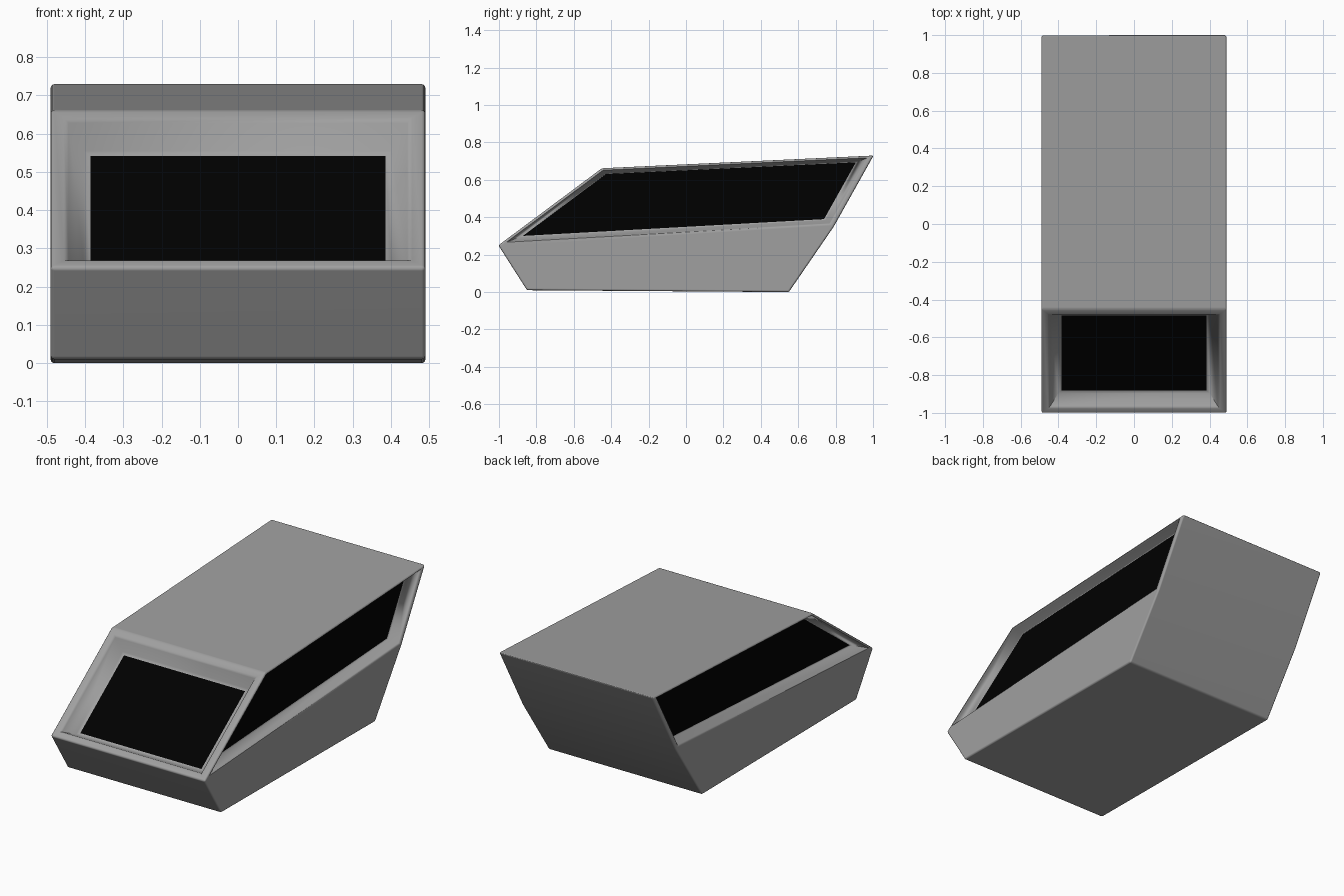
import bpy, bmesh, math
from mathutils import Vector

if "Cube" in bpy.data.objects:
    bpy.data.objects.remove(bpy.data.objects["Cube"])

HALF = 0.49
# Side profile (y, z): nose, belly front, belly rear, rear knee, tail top, roof front
PROFILE = [(-1.003, 0.25), (-0.85, 0.01), (0.55, 0.0),
           (0.79, 0.35), (1.003, 0.73), (-0.45, 0.662)]
# Frame steps: (fraction of margin, fraction of depth)
STEPS = [(0.33, 0.0), (0.45, 0.12), (0.84, 0.95), (1.0, 1.0)]


def inset(quad, margins, inward):
    """Offset each edge of a quad inwards by its own margin, and push it in."""
    out = []
    for i, p in enumerate(quad):
        a = (quad[(i + 1) % 4] - p).normalized()
        b = (quad[i - 1] - p).normalized()
        s = a.cross(b).length
        out.append(p + (b * margins[i] + a * margins[i - 1]) / s + inward)
    return out


def make_material(name, grey):
    mat = bpy.data.materials.new(name)
    mat.diffuse_color = (grey, grey, grey, 1)
    mat.use_nodes = True
    mat.node_tree.nodes["Principled BSDF"].inputs["Base Color"].default_value = mat.diffuse_color
    return mat


def make_object(bm, name, mat):
    mesh = bpy.data.meshes.new(name)
    bm.to_mesh(mesh)
    bm.free()
    mesh.materials.append(mat)
    obj = bpy.data.objects.new(name, mesh)
    bpy.context.collection.objects.link(obj)
    return obj


glass = make_material("dark_glass", 0.0)
metal = make_material("dark_metal", 0.35)

body = bmesh.new()
R = [body.verts.new((HALF, y, z)) for y, z in PROFILE]
L = [body.verts.new((-HALF, y, z)) for y, z in PROFILE]

# Solid panels: nose, belly, rear, roof and lower sides
for i in range(5):
    body.faces.new((L[i], L[i + 1], R[i + 1], R[i]))
for S in (R, L):
    body.faces.new(S[:4])


def window(verts, margins, inward, name):
    """Stepped frame around an opening, with a dark pane at its bottom."""
    quad = [v.co.copy() for v in verts]
    ring = verts
    for f, d in STEPS:
        pts = inset(quad, [m * f for m in margins], inward * d)
        new = [body.verts.new(p) for p in pts]
        for i in range(4):
            j = (i + 1) % 4
            body.faces.new((ring[i], ring[j], new[j], new[i]))
        ring = new
    pane = bmesh.new()
    face = pane.faces.new([pane.verts.new(v.co) for v in ring])
    face.normal_update()
    if face.normal.dot(inward) > 0:
        face.normal_flip()
    make_object(pane, name, glass)


# Windscreen and side windows
slope = Vector((0, PROFILE[5][0] - PROFILE[0][0], PROFILE[5][1] - PROFILE[0][1])).normalized()
window([L[0], R[0], R[5], L[5]], [0.095, 0.105, 0.1, 0.105],
       Vector((0, slope.z, -slope.y)) * 0.075, "windscreen_pane")
for S, sx, side in ((R, -1, "right"), (L, 1, "left")):
    window([S[0], S[3], S[4], S[5]], [0.043, 0.065, 0.032, 0.038],
           Vector((sx * 0.06, 0, 0)), side + "_window_pane")

# Round the outer edges
hull = set(R + L)
flat = [{R[0], R[3]}, {L[0], L[3]}, {L[3], R[3]}]
edges = [e for e in body.edges
         if set(e.verts) <= hull and set(e.verts) not in flat]
bmesh.ops.recalc_face_normals(body, faces=body.faces)
bmesh.ops.bevel(body, geom=edges, offset=0.01, offset_type='OFFSET', segments=3,
                profile=0.5, affect='EDGES', clamp_overlap=False)
shell = make_object(body, "cabin_shell", metal)
bpy.context.view_layer.objects.active = shell
shell.select_set(True)
bpy.ops.object.shade_smooth_by_angle(angle=math.radians(50))

# Keep the large panels flat in shading
weighted = shell.modifiers.new("flat_panels", 'WEIGHTED_NORMAL')
weighted.keep_sharp = True
